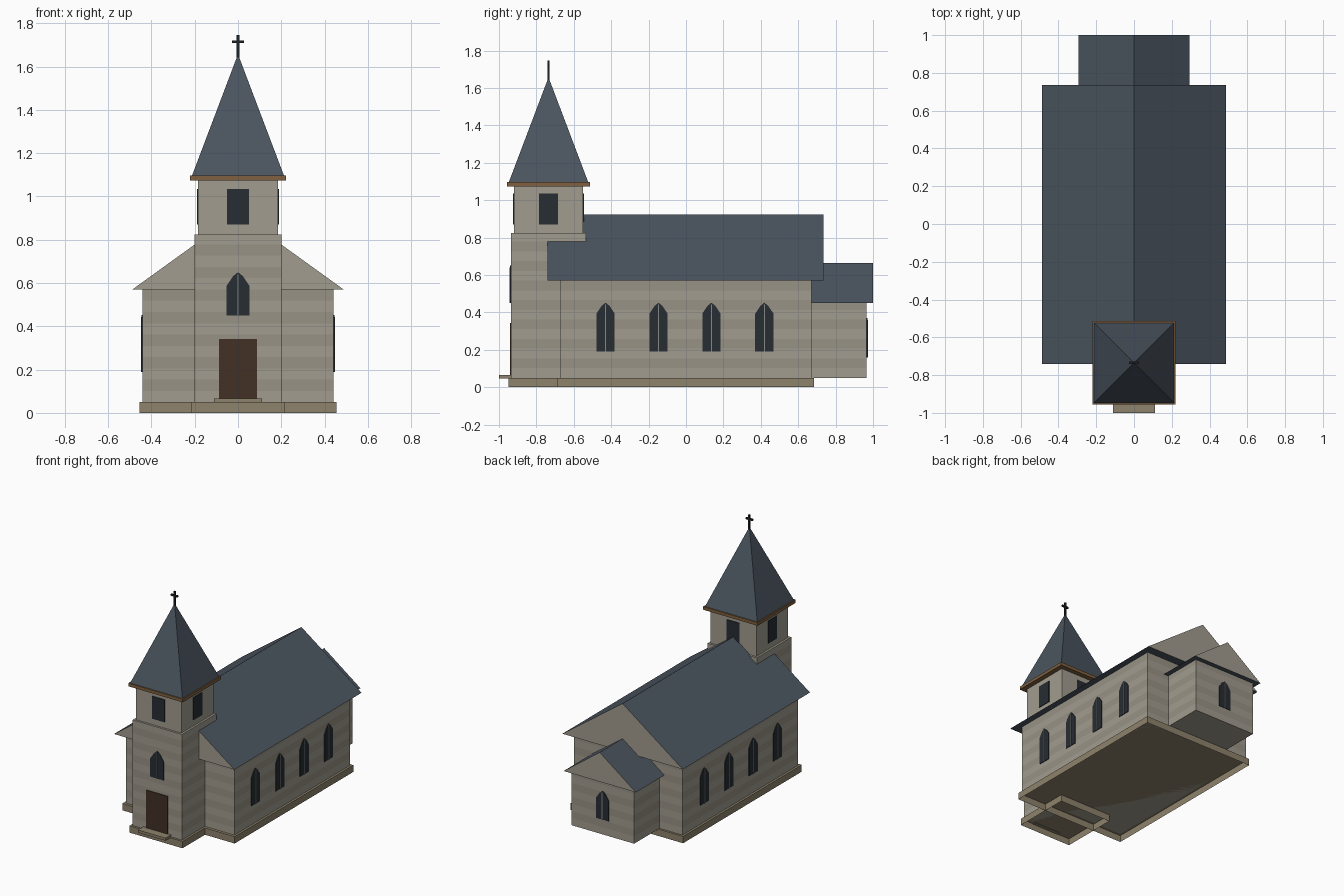
import bpy, bmesh, math
from mathutils import Matrix, Vector

if "Cube" in bpy.data.objects:
    bpy.data.objects.remove(bpy.data.objects["Cube"])


def material(name, r, g, b):
    m = bpy.data.materials.new(name)
    m.diffuse_color = (r, g, b, 1)
    m.use_nodes = True
    m.node_tree.nodes["Principled BSDF"].inputs["Base Color"].default_value = m.diffuse_color
    return m


STONE = material("stone", 0.36, 0.335, 0.275)
COURSE = material("stone_course", 0.315, 0.29, 0.235)
PLINTH = material("plinth_stone", 0.27, 0.225, 0.15)
SLATE = material("slate", 0.07, 0.09, 0.115)
GLASS = material("dark_glass", 0.02, 0.026, 0.033)
LEAD = material("window_bar", 0.25, 0.25, 0.24)
DOOR = material("door_wood", 0.055, 0.03, 0.019)
TRIM = material("cornice_wood", 0.21, 0.115, 0.05)
IRON = material("iron", 0.015, 0.015, 0.018)


def finish(name, bm, *mats):
    bmesh.ops.recalc_face_normals(bm, faces=bm.faces[:])
    me = bpy.data.meshes.new(name)
    bm.to_mesh(me)
    bm.free()
    for m in mats:
        me.materials.append(m)
    ob = bpy.data.objects.new(name, me)
    bpy.context.collection.objects.link(ob)
    return ob


def box_bm(x0, x1, y0, y1, z0, z1):
    bm = bmesh.new()
    bmesh.ops.create_cube(bm, size=1)
    for v in bm.verts:
        v.co = Vector(((x0 + x1) / 2 + v.co.x * (x1 - x0),
                       (y0 + y1) / 2 + v.co.y * (y1 - y0),
                       (z0 + z1) / 2 + v.co.z * (z1 - z0)))
    return bm


def box(name, mat, *b):
    return finish(name, box_bm(*b), mat)


def coursed_box(name, *b):
    """Stone walls with alternating courses."""
    bm = box_bm(*b)
    step = 0.052
    for i in range(1, int((b[5] - b[4]) / step) + 1):
        bmesh.ops.bisect_plane(bm, geom=bm.verts[:] + bm.edges[:] + bm.faces[:],
                               plane_co=(0, 0, b[4] + i * step), plane_no=(0, 0, 1))
    for f in bm.faces:
        f.material_index = int((f.calc_center_median().z - b[4]) / step) % 2
    return finish(name, bm, STONE, COURSE)


def plinth(name, *b):
    """Low base, open underneath."""
    bm = box_bm(*b)
    low = min(bm.faces, key=lambda f: f.calc_center_median().z)
    bmesh.ops.delete(bm, geom=[low], context='FACES_ONLY')
    return finish(name, bm, PLINTH)


def prism_bm(profile, y0, y1):
    """Extrude an (x, z) outline along y."""
    bm = bmesh.new()
    face = bm.faces.new([bm.verts.new((x, y0, z)) for x, z in profile])
    ext = bmesh.ops.extrude_face_region(bm, geom=[face], use_keep_orig=True)["geom"]
    for v in ext:
        if isinstance(v, bmesh.types.BMVert):
            v.co.y = y1
    return bm


def gable_roof(name, w, y0, y1, z0, z1):
    bm = prism_bm([(-w, z0), (w, z0), (0, z1)], y0, y1)
    for f in bm.faces:
        f.material_index = 1 if len(f.verts) == 3 else 0
    return finish(name, bm, SLATE, STONE)


def place(ob, loc, angle):
    ob.data.transform(Matrix.Translation(loc) @ Matrix.Rotation(angle, 4, 'Z'))


def window(name, loc, angle, w, h):
    """Pointed window with a centre bar; loc is the sill centre on the wall."""
    s = h - w * 1.2
    outline = [(-w, 0), (w, 0), (w, s), (w * .42, h - w * .34), (0, h),
               (-w * .42, h - w * .34), (-w, s)]
    place(finish(name, prism_bm(outline, -0.005, 0.01), GLASS), loc, angle)
    place(box(name + "_bar", LEAD, -.003, .003, -.008, 0, 0, h - .01), loc, angle)


# Nave
plinth("nave_plinth", -.456, .456, -.69, .685, 0, .05)
coursed_box("nave_walls", -.44, .44, -.67, .67, .05, .57)
gable_roof("nave_roof", .488, -.74, .735, .57, .922)
for side, angle in ((1, math.pi / 2), (-1, -math.pi / 2)):
    for i in range(4):
        window(f"nave_window_{'right' if side > 0 else 'left'}_{i + 1}",
               (side * .44, -.43 + i * .283, .19), angle, .049, .262)

# Chancel at the back
coursed_box("chancel_walls", -.255, .255, .64, .965, .05, .45)
gable_roof("chancel_roof", .293, .64, 1.0, .45, .665)
window("chancel_window", (0, .965, .16), math.pi, .05, .21)

# Tower
TY = -.735
plinth("tower_plinth", -.215, .215, TY - .215, TY + .215, 0, .05)
coursed_box("tower_walls", -.2, .2, TY - .2, TY + .2, .05, .825)
box("belfry", STONE, -.185, .185, TY - .185, TY + .185, .825, 1.075)
for i in range(4):
    a = i * math.pi / 2
    place(box(f"belfry_opening_{i + 1}", GLASS, -.051, .051, -.005, .01, 0, .165),
          (.185 * math.sin(a), TY - .185 * math.cos(a), .87), a)
window("tower_window", (0, TY - .2, .45), 0, .054, .2)

# Door and step
for s in (-1, 1):
    box("door_leaf_" + ("left" if s < 0 else "right"), DOOR,
        min(0, s * .088), max(0, s * .088), TY - .206, TY - .19, .065, .342)
box("door_step", PLINTH, -.112, .112, -1.0, TY - .19, .047, .066)

# Cornice and spire
box("cornice", TRIM, -.221, .221, TY - .221, TY + .221, 1.074, 1.097)
bm = bmesh.new()
bmesh.ops.create_cone(bm, cap_ends=True, segments=4, radius1=.212 * math.sqrt(2), radius2=0,
                      depth=.56, matrix=Matrix.Translation((0, TY, 1.377))
                      @ Matrix.Rotation(math.pi / 4, 4, 'Z'))
finish("spire", bm, SLATE)

# Cross
box("cross_post", IRON, -.006, .006, TY - .006, TY + .006, 1.64, 1.746)
box("cross_arm", IRON, -.027, .027, TY - .006, TY + .006, 1.708, 1.72)
